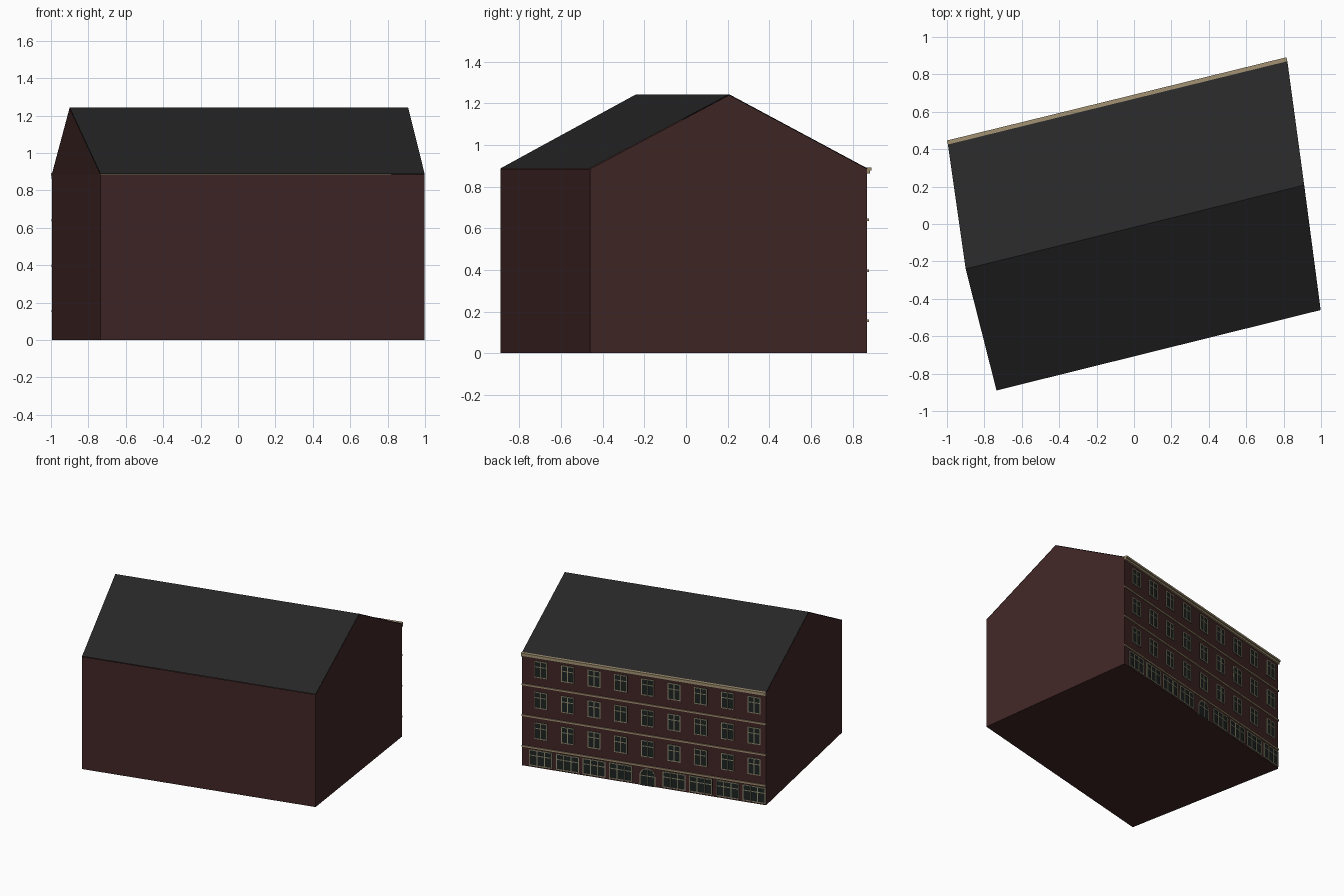
import bpy, bmesh, math
from mathutils import Matrix, Vector

cube = bpy.data.objects.get("Cube")
if cube:
    bpy.data.objects.remove(cube, do_unlink=True)


def material(name, rgb):
    m = bpy.data.materials.new(name)
    m.use_nodes = True
    m.diffuse_color = (*rgb, 1)
    bsdf = m.node_tree.nodes["Principled BSDF"]
    bsdf.inputs["Base Color"].default_value = (*rgb, 1)
    bsdf.inputs["Roughness"].default_value = 0.9
    return m


BRICK = material("dark red brick", (0.052, 0.019, 0.019))
SLATE = material("dark slate", (0.0194, 0.0194, 0.0194))
STONE = material("tan stone", (0.37, 0.29, 0.17))
FRAME = material("pale frame", (0.28, 0.27, 0.17))
GLASS = material("dark glass", (0.012, 0.016, 0.015))

EAVE, RIDGE = 0.885, 1.24
# footprint corners, counter-clockwise from the front, and the ridge ends
CORNERS = [(-0.735, -0.89), (0.998, -0.46), (0.82, 0.87), (-0.995, 0.425)]
RIDGE_W, RIDGE_E = Vector((-0.9, -0.24, RIDGE)), Vector((0.91, 0.208, RIDGE))

# facade frame: x runs along the wall, -y points outward
start, end = Vector((*CORNERS[2], 0)), Vector((*CORNERS[3], 0))
along = (end - start).normalized()
LENGTH = (end - start).length
inward = Vector((0, 0, 1)).cross(along)
FACADE = Matrix((along, inward, (0, 0, 1))).transposed().to_4x4()
FACADE.translation = start


def finish(name, bm, mat, matrix=None):
    me = bpy.data.meshes.new(name)
    bmesh.ops.recalc_face_normals(bm, faces=bm.faces)
    bm.to_mesh(me)
    bm.free()
    me.materials.append(mat)
    ob = bpy.data.objects.new(name, me)
    bpy.context.collection.objects.link(ob)
    if matrix:
        ob.matrix_world = matrix
    return ob


def slab(bm, u0, u1, z0, z1, depth):
    """Box on the facade, from the wall surface outward."""
    size = Matrix.Diagonal((u1 - u0, depth, z1 - z0, 1))
    place = Matrix.Translation(((u0 + u1) / 2, -depth / 2, (z0 + z1) / 2))
    bmesh.ops.create_cube(bm, size=1, matrix=place @ size)


# walls with both gables
bm = bmesh.new()
low = [bm.verts.new((x, y, 0)) for x, y in CORNERS]
top = [bm.verts.new((x, y, EAVE)) for x, y in CORNERS]
west, east = bm.verts.new(RIDGE_W), bm.verts.new(RIDGE_E)
bm.faces.new(low[::-1])
for i in range(4):
    j = (i + 1) % 4
    bm.faces.new((low[i], low[j], top[j], top[i]))
bm.faces.new((top[1], top[2], east))
bm.faces.new((top[3], top[0], west))
finish("walls", bm, BRICK)

# roof with two slopes, closed underneath
bm = bmesh.new()
lift = Vector((0, 0, 0.003))
eave = [bm.verts.new(Vector((x, y, EAVE)) + lift) for x, y in CORNERS]
west, east = bm.verts.new(RIDGE_W + lift), bm.verts.new(RIDGE_E + lift)
bm.faces.new((eave[0], eave[1], east, west))
bm.faces.new((eave[2], eave[3], west, east))
bm.faces.new(eave[::-1])
finish("roof", bm, SLATE)

# stone ledges between floors and the stepped cornice
bm = bmesh.new()
for z in (0.155, 0.397, 0.64):
    slab(bm, 0, LENGTH, z - 0.006, z + 0.006, 0.008)
finish("floor_ledges", bm, STONE, FACADE)
bm = bmesh.new()
slab(bm, 0, LENGTH, 0.862, 0.877, 0.013)
slab(bm, 0, LENGTH, 0.877, 0.892, 0.022)
finish("cornice", bm, STONE, FACADE)

# windows, nine bays on each floor
glass, frames = bmesh.new(), bmesh.new()
BAR = 0.007


def window(u, z, width, height, mullions):
    u0, u1, z1 = u - width / 2, u + width / 2, z + height
    slab(glass, u0, u1, z, z1, 0.002)
    for k in range(mullions + 2):
        a = u0 + (width - BAR) * k / (mullions + 1)
        slab(frames, a, a + BAR, z, z1, 0.006)
    for f in (0, 0.66, 1):
        b = z + (height - BAR) * f
        slab(frames, u0, u1, b, b + BAR, 0.005)


DOOR_BAY = 4
bays = [0.146 + 0.204 * i for i in range(9)]
for i, u in enumerate(bays):
    for sill in (0.226, 0.468, 0.71):
        window(u, sill, 0.098, 0.13, 1)
    if i != DOOR_BAY:
        window(u, 0.012, 0.175, 0.125, 2)
finish("window_glass", glass, GLASS, FACADE)
finish("window_frames", frames, FRAME, FACADE)


# arched door
def arch(radius, spring, steps=12):
    u = bays[DOOR_BAY]
    pts = [(u - radius, 0), (u + radius, 0)]
    for k in range(steps + 1):
        a = math.pi * k / steps
        pts.append((u + radius * math.cos(a), spring + radius * math.sin(a)))
    return pts


def arch_plate(name, radius, spring, depth, mat):
    bm = bmesh.new()
    face = bm.faces.new([bm.verts.new((u, 0, z)) for u, z in arch(radius, spring)])
    ext = bmesh.ops.extrude_face_region(bm, geom=[face])
    moved = [v for v in ext["geom"] if isinstance(v, bmesh.types.BMVert)]
    bmesh.ops.translate(bm, verts=moved, vec=(0, -depth, 0))
    return finish(name, bm, mat, FACADE)


arch_plate("door_surround", 0.061, 0.076, 0.003, FRAME)
arch_plate("door_panel", 0.054, 0.076, 0.005, GLASS)
bm = bmesh.new()
mid = bays[DOOR_BAY]
slab(bm, mid - BAR / 2, mid + BAR / 2, 0, 0.128, 0.007)
slab(bm, mid - 0.054, mid + 0.054, 0.076, 0.076 + BAR, 0.007)
finish("door_bars", bm, FRAME, FACADE)
